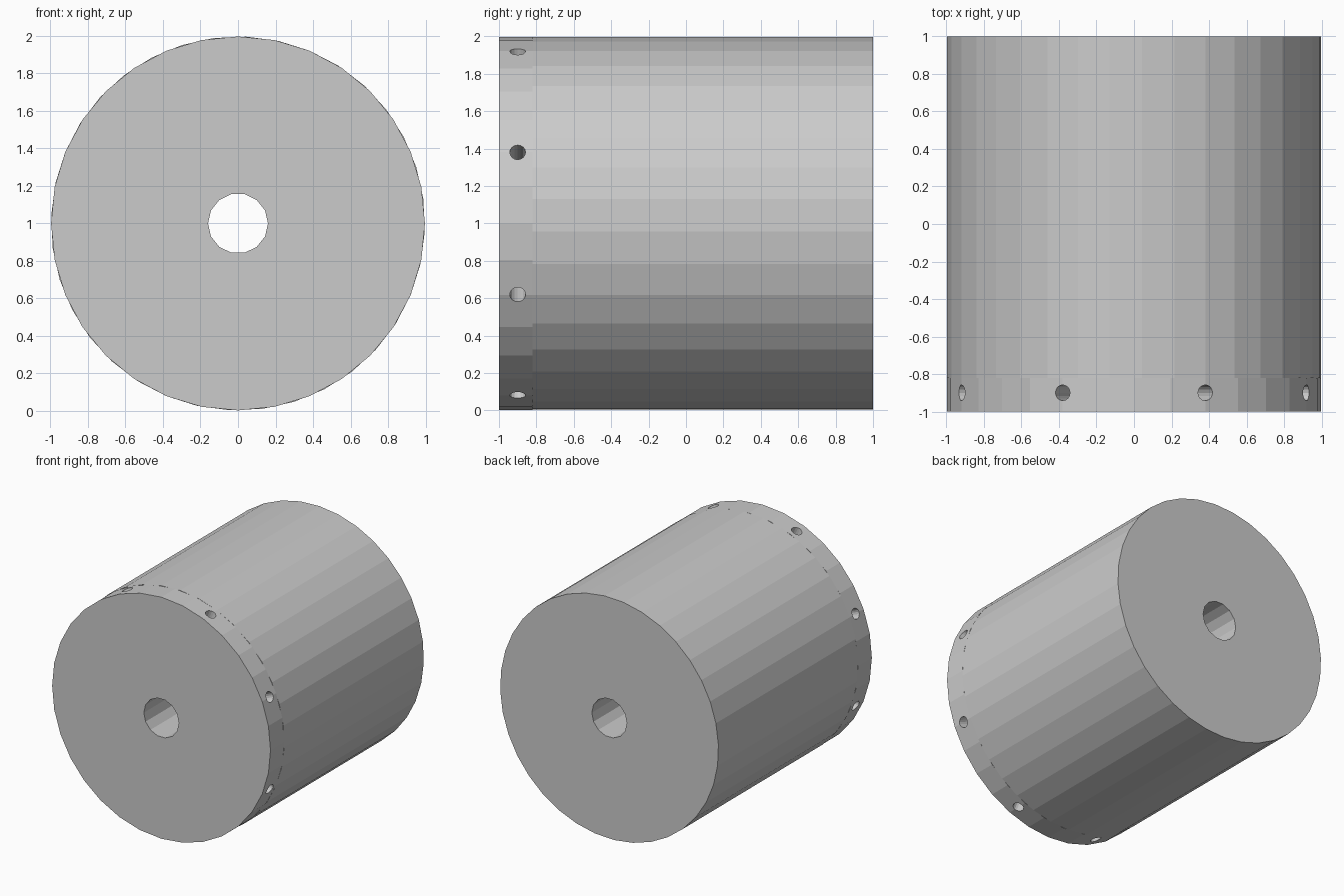
import bpy, bmesh, math
from mathutils import Matrix

if "Cube" in bpy.data.objects:
    bpy.data.objects.remove(bpy.data.objects["Cube"])

BORE_SIDES = 14


def prism(name, radius, sides, phase, y0, y1):
    """Closed prism running along y, centred on z = 1."""
    bm = bmesh.new()
    rings = []
    for y in (y0, y1):
        ring = []
        for i in range(sides):
            a = math.radians(phase) + 2 * math.pi * i / sides
            ring.append(bm.verts.new((radius * math.cos(a), y, 1 + radius * math.sin(a))))
        rings.append(ring)
    for i in range(sides):
        j = (i + 1) % sides
        bm.faces.new((rings[0][i], rings[0][j], rings[1][j], rings[1][i]))
    bm.faces.new(rings[0])
    bm.faces.new(rings[1])
    return finish(name, bm)


def finish(name, bm):
    bmesh.ops.recalc_face_normals(bm, faces=bm.faces)
    me = bpy.data.meshes.new(name)
    bm.to_mesh(me)
    bm.free()
    ob = bpy.data.objects.new(name, me)
    bpy.context.collection.objects.link(ob)
    return ob


def cut(ob, cutter):
    mod = ob.modifiers.new("cut", 'BOOLEAN')
    mod.operation = 'DIFFERENCE'
    mod.solver = 'EXACT'
    mod.object = cutter
    bpy.context.view_layer.objects.active = ob
    bpy.ops.object.modifier_apply(modifier=mod.name)


# main barrel and the front band that carries the bolt holes
barrel = prism("main_barrel", 0.997, 36, 7.5, -0.82, 1.0)
band = prism("front_band", 0.997, 32, 0, -1.0, -0.82)

# central bore through both parts
bore = prism("bore_cutter", 0.16, BORE_SIDES, 0, -1.2, 1.2)

# eight radial bolt holes
bm = bmesh.new()
for k in range(8):
    turn = Matrix.Rotation(math.radians(22.5 + 45 * k), 4, 'Y')
    place = Matrix.Translation((0, -0.9, 1)) @ turn @ Matrix.Translation((0, 0, 0.95))
    bmesh.ops.create_cone(bm, cap_ends=True, segments=16, radius1=0.042,
                          radius2=0.042, depth=0.5, matrix=place)
holes = finish("bolt_hole_cutter", bm)

cut(barrel, bore)
cut(band, bore)
cut(band, holes)

for helper in (bore, holes):
    bpy.data.objects.remove(helper)
